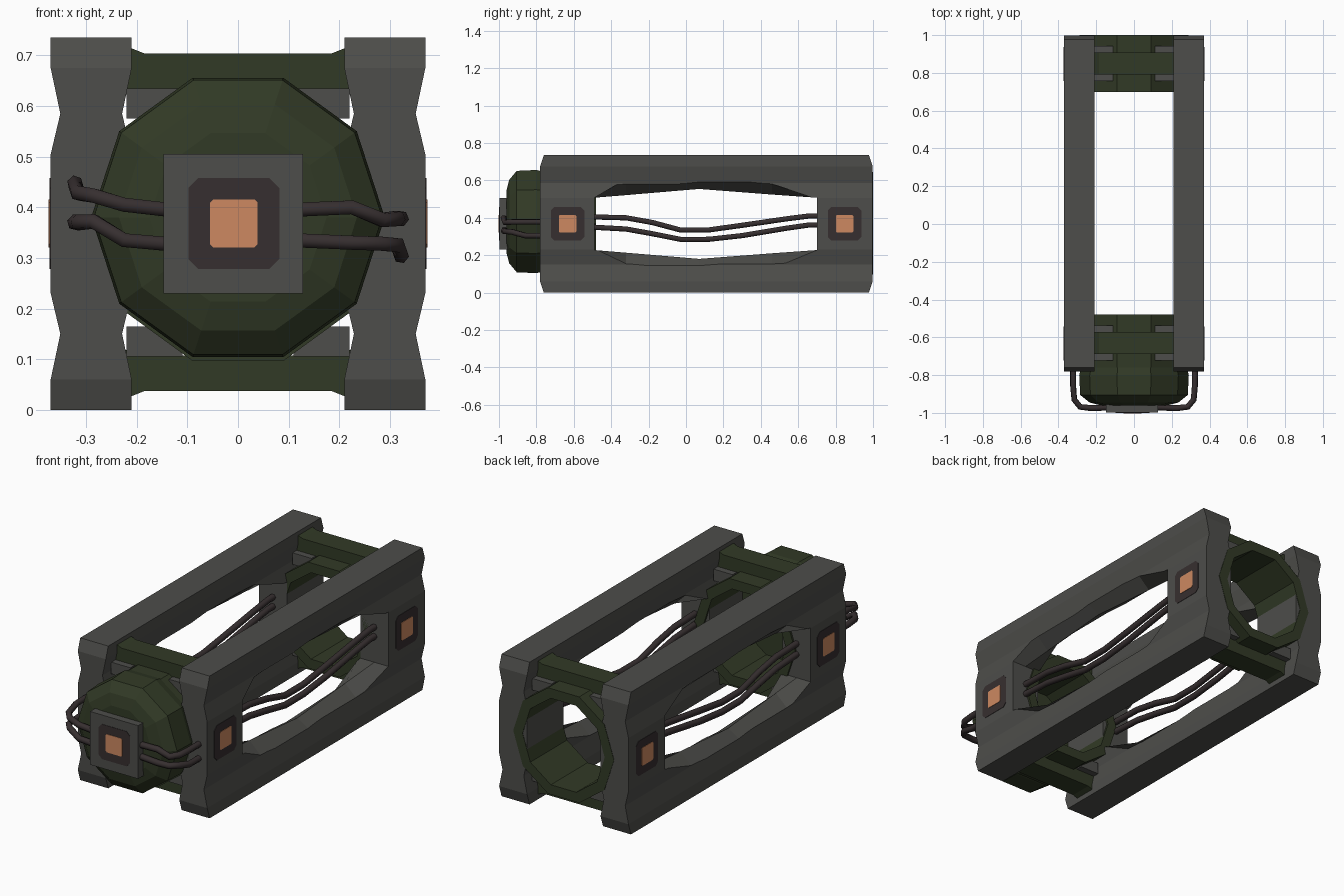
import bpy, bmesh, math
from mathutils import Vector

if "Cube" in bpy.data.objects:
    bpy.data.objects.remove(bpy.data.objects["Cube"])


def mat(name, rgb):
    m = bpy.data.materials.new(name)
    m.diffuse_color = (*rgb, 1)
    m.use_nodes = True
    m.node_tree.nodes["Principled BSDF"].inputs["Base Color"].default_value = m.diffuse_color
    return m


GREY = mat("dark grey metal", (0.075, 0.075, 0.069))
GREEN = mat("dark green metal", (0.031, 0.042, 0.019))
BROWN = mat("dark brown", (0.037, 0.028, 0.029))
ORANGE = mat("copper orange", (0.61, 0.25, 0.12))


def make(name, verts, faces, material):
    bm = bmesh.new()
    vs = [bm.verts.new(v) for v in verts]
    for f in faces:
        bm.faces.new([vs[i] for i in f])
    bmesh.ops.recalc_face_normals(bm, faces=bm.faces)
    me = bpy.data.meshes.new(name)
    bm.to_mesh(me)
    bm.free()
    me.materials.append(material)
    ob = bpy.data.objects.new(name, me)
    bpy.context.collection.objects.link(ob)
    return ob


def loft(name, loops, material, caps=True, closed=False):
    n, m = len(loops[0]), len(loops)
    faces = []
    for j in range(m if closed else m - 1):
        a, b = j * n, (j + 1) % m * n
        faces += [(a + i, a + (i + 1) % n, b + (i + 1) % n, b + i) for i in range(n)]
    if caps and not closed:
        faces += [tuple(range(n)), tuple(range((m - 1) * n, m * n))]
    return make(name, [v for lp in loops for v in lp], faces, material)


def box(name, x0, x1, y0, y1, z0, z1, material):
    return loft(name, [[(x0, y0, z), (x1, y0, z), (x1, y1, z), (x0, y1, z)]
                       for z in (z0, z1)], material)


def decagon(r, y, zc):
    return [(r * math.cos(k * math.pi / 5), y, zc + r * math.sin(k * math.pi / 5))
            for k in range(10)]


def cable(name, pts, r=0.016):
    cu = bpy.data.curves.new(name, 'CURVE')
    cu.dimensions = '3D'
    cu.bevel_depth = r
    cu.bevel_resolution = 1
    cu.use_fill_caps = True
    sp = cu.splines.new('POLY')
    sp.points.add(len(pts) - 1)
    for p, c in zip(sp.points, pts):
        p.co = (*c, 1)
    cu.materials.append(BROWN)
    ob = bpy.data.objects.new(name, cu)
    bpy.context.collection.objects.link(ob)


def plate(name, centre, u, normal, half, cut, lift, material):
    # square marker plate with clipped corners
    c, u, n = Vector(centre), Vector(u), Vector(normal)
    w, h, k = Vector((0, 0, 1)), half, half - cut
    pts = [(h, k), (k, h), (-k, h), (-h, k), (-h, -k), (-k, -h), (k, -h), (h, -k)]
    loft(name, [[c + u * a + w * b + n * d for a, b in pts] for d in (-0.002, lift)], material)


def marker(name, centre, u, normal):
    plate(name + "_border", centre, u, normal, 0.09, 0.02, 0.002, BROWN)
    plate(name + "_light", centre, u, normal, 0.047, 0.006, 0.004, ORANGE)


# side rails, waisted profile, with a long flared window cut through each
LEVELS = [(0, .08, .02), (.06, .08, 0), (.15, .061, 0), (.23, .08, 0),
          (.505, .08, 0), (.585, .061, 0), (.675, .08, 0), (.735, .08, .02)]
for s, side in ((1, "right"), (-1, "left")):
    cx = 0.29 * s
    rail = loft(side + "_rail", [[(cx - w, -.78 + t, z), (cx + w, -.78 + t, z),
                                  (cx + w, .998 - t, z), (cx - w, .998 - t, z)]
                                 for z, w, t in LEVELS], GREY)
    mid = [(-.49, .14), (-.32, .154), (.07, .187), (.46, .157), (.70, .14)]
    out = [(-.49, .14), (-.32, .24), (.07, .24), (.46, .24), (.70, .14)]
    loops = []
    for dx, prof in ((-.09, out), (0, mid), (.09, out)):
        loops.append([(cx + dx, y, .3675 + h) for y, h in prof] +
                     [(cx + dx, y, .3675 - h) for y, h in reversed(prof)])
    cutter = loft("window_cutter", loops, GREY)
    cutter.hide_render = True
    mod = rail.modifiers.new("window", 'BOOLEAN')
    mod.operation = 'DIFFERENCE'
    mod.solver = 'EXACT'
    mod.object = cutter
    bpy.context.view_layer.objects.active = rail
    bpy.ops.object.modifier_apply(modifier=mod.name)
    bpy.data.objects.remove(cutter)

    # marker lights on the outer face
    for y, end in ((-.633, "front"), (.848, "back")):
        marker(f"{side}_{end}_marker", (.37 * s, y, .368), (0, 1, 0), (s, 0, 0))

    # sagging cables in the window
    for name, zs in (("upper", (.405, .40, .375, .335, .335, .36, .395, .41, .41)),
                     ("lower", (.35, .34, .315, .285, .285, .305, .345, .362, .362))):
        ys = (-.50, -.32, -.18, -.03, .12, .30, .54, .66, .71)
        cable(f"{side}_{name}_cable", [(cx, y, z) for y, z in zip(ys, zs)])

# ten-sided rings, cross bars and small shoulder blocks
for end, y0, y1 in (("front", -.78, -.48), ("back", .70, 1.0)):
    loft(end + "_ring", [decagon(r, y, .37) for r, y in
                         ((.235, y0), (.288, y0), (.288, y1), (.235, y1))],
         GREEN, closed=True)
    yc = (y0 + y1) / 2
    for pos, zc in (("upper", .669), ("lower", .072)):
        loops = []
        for x, h in ((-.23, .047), (-.21, .045), (-.185, .035),
                     (.185, .035), (.21, .045), (.23, .047)):
            loops.append([(x, yc - .058, zc - h), (x, yc + .058, zc - h),
                          (x, yc + .058, zc + h), (x, yc - .058, zc + h)])
        loft(f"{end}_{pos}_cross_bar", loops, GREEN)
    for sx in (-1, 1):
        for sy in (-1, 1):
            xa, xb = sorted((.11 * sx, .22 * sx))
            ya, yb = sorted((yc + .055 * sy, yc + .092 * sy))
            box(end + "_upper_shoulder", xa, xb, ya, yb, .575, .635, GREY)
            box(end + "_lower_shoulder", xa, xb, ya, yb, .105, .165, GREY)

# nose dome and its square plate
loft("nose_dome", [decagon(r, y, .38) for r, y in
                   ((.28, -.76), (.29, -.80), (.285, -.905), (.235, -.945), (.175, -.96))], GREEN)
box("nose_plate", -.147, .128, -.998, -.95, .23, .505, GREY)
marker("nose_marker", (-.008, -.998, .368), (1, 0, 0), (0, -1, 0))

# cables from the nose plate into the rail fronts: x, z along the front, end z
NOSE = {"right_upper": (1, .395, .40, .375, .378, .378), "right_lower": (1, .335, .33, .328, .325, .305),
        "left_upper": (-1, .392, .405, .423, .428, .447), "left_lower": (-1, .325, .335, .372, .37, .37)}
for name, (s, a, b, c, d, e) in NOSE.items():
    cable(name + "_nose_cable", [(.11 * s, -.97, a), (.225 * s, -.975, b), (.285 * s, -.968, c),
                                 (.316 * s, -.93, d), (.322 * s, -.86, e), (.322 * s, -.77, e)])
